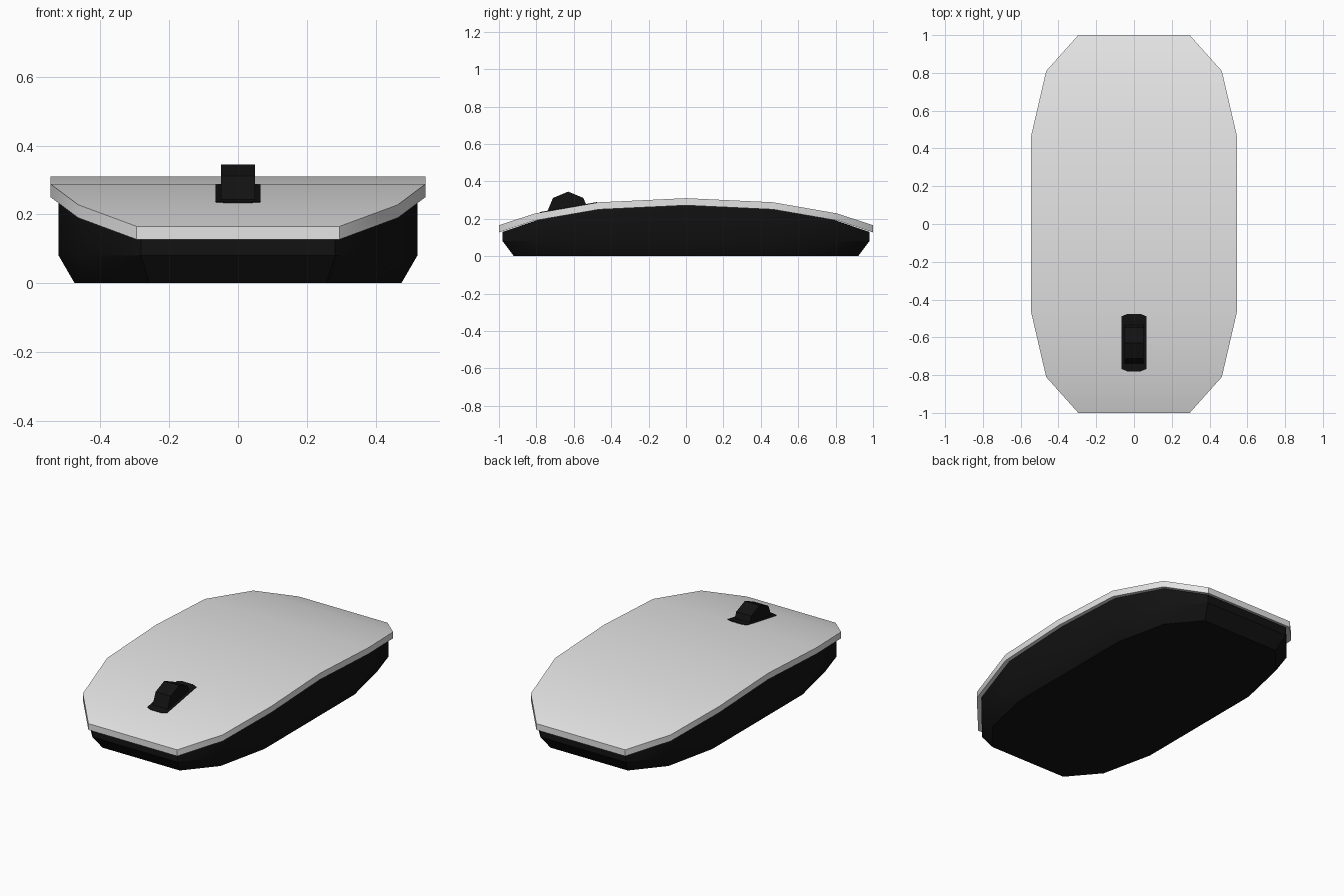
import bpy, bmesh, math
from mathutils import Matrix

if "Cube" in bpy.data.objects:
    bpy.data.objects.remove(bpy.data.objects["Cube"])


def material(name, rgb):
    m = bpy.data.materials.new(name)
    m.diffuse_color = (*rgb, 1)
    m.use_nodes = True
    m.node_tree.nodes["Principled BSDF"].inputs["Base Color"].default_value = m.diffuse_color
    return m


white = material("pale_grey", (0.78, 0.78, 0.78))
black = material("black", (0.006, 0.006, 0.006))

# Outline rows from front to back: y, half width, height of the shell top
ROWS = [(-1, 0.295, 0.165), (-0.81, 0.465, 0.228), (-0.465, 0.545, 0.288), (0, 0.545, 0.31),
        (0.465, 0.545, 0.288), (0.81, 0.465, 0.228), (1, 0.295, 0.165)]
THICK = 0.038


def finish(bm, name, mat, angle=None):
    bmesh.ops.recalc_face_normals(bm, faces=bm.faces[:])
    me = bpy.data.meshes.new(name)
    bm.to_mesh(me)
    bm.free()
    me.materials.append(mat)
    ob = bpy.data.objects.new(name, me)
    bpy.context.collection.objects.link(ob)
    if angle:
        bpy.ops.object.select_all(action='DESELECT')
        ob.select_set(True)
        bpy.context.view_layer.objects.active = ob
        bpy.ops.object.shade_smooth_by_angle(angle=math.radians(angle))
    return ob


def lofted(name, mat, levels):
    """Stack scaled outlines; each level is (x scale, y scale, height function)."""
    bm = bmesh.new()
    n = len(ROWS)
    loops = []
    for sx, sy, zf in levels:
        right = [bm.verts.new((w * sx, y * sy, zf(z))) for y, w, z in ROWS]
        left = [bm.verts.new((-w * sx, y * sy, zf(z))) for y, w, z in ROWS]
        loops.append(right + left[::-1])
    for a, b in zip(loops, loops[1:]):
        for i in range(2 * n):
            j = (i + 1) % (2 * n)
            bm.faces.new((a[i], a[j], b[j], b[i]))
    for lp in (loops[0], loops[-1]):
        for i in range(n - 1):
            bm.faces.new((lp[i], lp[i + 1], lp[-2 - i], lp[-1 - i]))
    return finish(bm, name, mat, 35)


# Lower body with chamfered foot, and curved top shell
lofted("lower_body", black, [(0.872, 0.92, lambda z: 0),
                             (0.957, 0.98, lambda z: 0.08),
                             (0.957, 0.98, lambda z: z - THICK + 0.003)])
lofted("top_shell", white, [(1, 1, lambda z: z - THICK), (1, 1, lambda z: z)])

# Dark wheel slot, lying on the sloping front of the shell
bm = bmesh.new()
slope = (0.288 - 0.228) / 0.345
pts = [(0.035, -0.78), (0.065, -0.768), (0.065, -0.488), (0.035, -0.476)]
pts += [(-x, y) for x, y in reversed(pts)]
face = bm.faces.new([bm.verts.new((x, y, 0.225 + (y + 0.81) * slope)) for x, y in pts])
ext = bmesh.ops.extrude_face_region(bm, geom=[face])
bmesh.ops.translate(bm, vec=(0, 0, 0.006),
                    verts=[v for v in ext["geom"] if isinstance(v, bmesh.types.BMVert)])
finish(bm, "wheel_slot", black)

# Eight-sided scroll wheel
bm = bmesh.new()
bmesh.ops.create_cone(bm, cap_ends=True, segments=8, radius1=0.115, radius2=0.115, depth=0.1,
                      matrix=Matrix.Translation((0, -0.63, 0.23)) @ Matrix.Rotation(math.pi / 2, 4, 'Y'))
finish(bm, "scroll_wheel", black)
